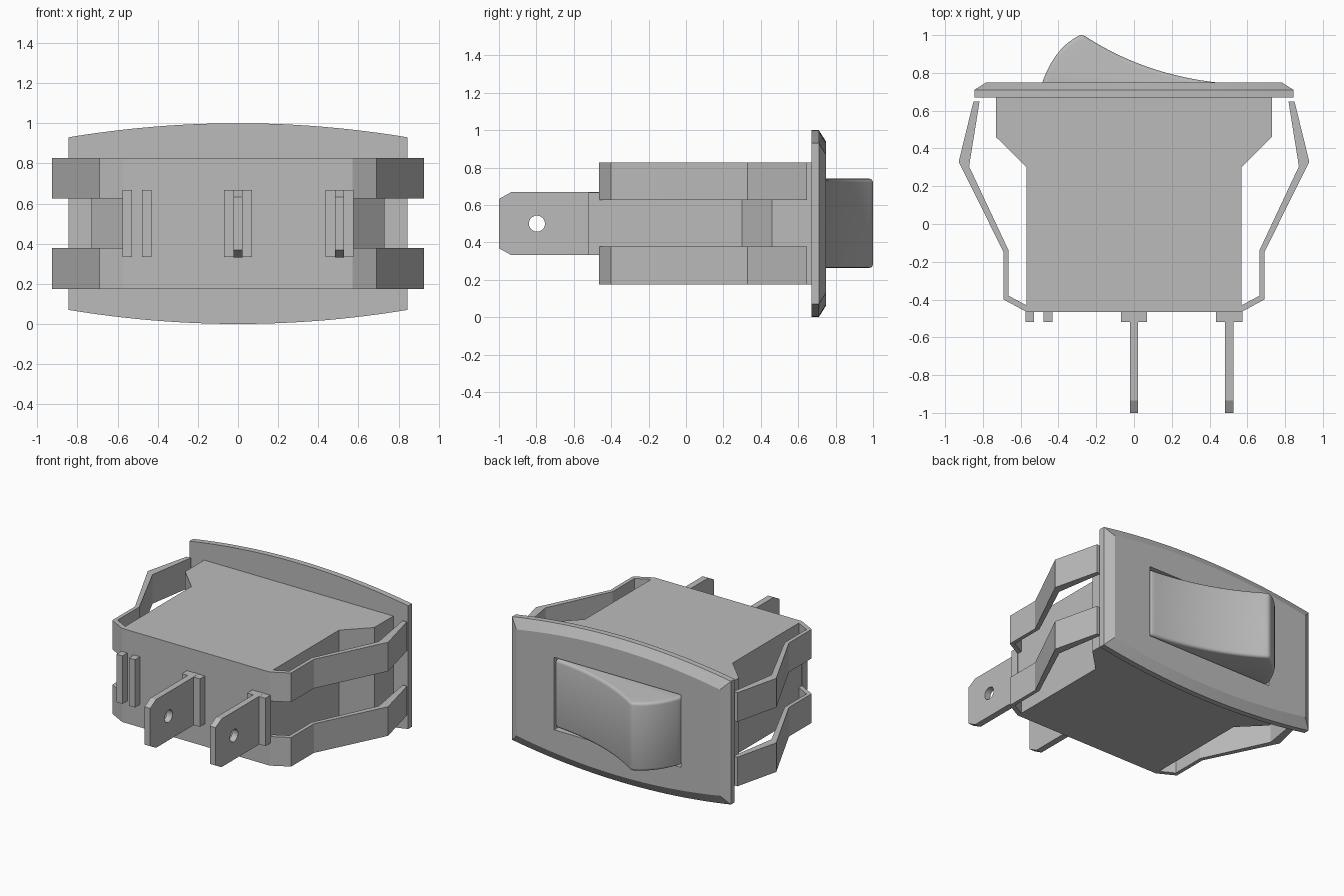
import bpy, bmesh, math

if "Cube" in bpy.data.objects:
    bpy.data.objects.remove(bpy.data.objects["Cube"], do_unlink=True)

grey = bpy.data.materials.new("plain grey")
grey.use_nodes = True
grey.diffuse_color = (0.5, 0.5, 0.5, 1)
grey.node_tree.nodes["Principled BSDF"].inputs["Base Color"].default_value = (0.5, 0.5, 0.5, 1)


def finish(name, bm):
    bmesh.ops.recalc_face_normals(bm, faces=bm.faces[:])
    mesh = bpy.data.meshes.new(name)
    bm.to_mesh(mesh)
    bm.free()
    mesh.materials.append(grey)
    obj = bpy.data.objects.new(name, mesh)
    bpy.context.collection.objects.link(obj)
    return obj


def loft(name, rings):
    """Join equal rings of points into a capped solid."""
    bm = bmesh.new()
    loops = [[bm.verts.new(p) for p in ring] for ring in rings]
    n = len(loops[0])
    for a, b in zip(loops, loops[1:]):
        for i in range(n):
            j = (i + 1) % n
            bm.faces.new((a[i], a[j], b[j], b[i]))
    bm.faces.new(loops[0])
    bm.faces.new(loops[-1])
    return finish(name, bm)


def plan(name, outline, z0, z1):
    """Raise an outline in x, y between two heights."""
    return loft(name, [[(x, y, z) for x, y in outline] for z in (z0, z1)])


def box(name, x0, x1, y0, y1, z0, z1):
    return plan(name, [(x0, y0), (x1, y0), (x1, y1), (x0, y1)], z0, z1)


def activate(obj):
    bpy.ops.object.select_all(action="DESELECT")
    obj.select_set(True)
    bpy.context.view_layer.objects.active = obj


def cut(obj, cutter):
    mod = obj.modifiers.new("cut", "BOOLEAN")
    mod.operation = "DIFFERENCE"
    mod.solver = "EXACT"
    mod.object = cutter
    activate(obj)
    bpy.ops.object.modifier_apply(modifier=mod.name)
    bpy.data.objects.remove(cutter, do_unlink=True)


def curve(a, b, c, steps):
    """Quadratic curve from a to c, pulled towards b."""
    pts = []
    for i in range(steps + 1):
        t = i / steps
        pts.append(tuple((1 - t) ** 2 * p + 2 * t * (1 - t) * q + t * t * r
                         for p, q, r in zip(a, b, c)))
    return pts


# Housing with flared shoulders
half = [(0.57, -0.465), (0.57, 0.30), (0.73, 0.46), (0.73, 0.672)]
plan("housing", half + [(-x, y) for x, y in reversed(half)], 0.175, 0.828)

# Bent spring clips, two on each side
clip = [(0.85, 0.648), (0.928, 0.33), (0.69, -0.15), (0.69, -0.40), (0.57, -0.465),
        (0.57, -0.43), (0.664, -0.38), (0.664, -0.14), (0.873, 0.305), (0.818, 0.648)]
for side, sign in (("left", 1), ("right", -1)):
    for level, z in (("lower", 0.175), ("upper", 0.625)):
        plan(f"{side}_{level}_clip", [(sign * x, y) for x, y in clip], z, z + 0.203)


# Bezel with bowed long edges and a bevelled face
def bezel_ring(y, inset):
    w = 0.845 - inset
    xs = [w * (i / 12 - 1) for i in range(25)]
    top = [(x, y, 1 - inset - 0.07 * (x / w) ** 2) for x in xs]
    return top + [(x, y, 1 - z) for x, y, z in reversed(top)]


bezel = loft("bezel", [bezel_ring(0.67, 0), bezel_ring(0.71, 0), bezel_ring(0.748, 0.06)])
cut(bezel, box("opening_cutter", -0.487, 0.495, 0.6, 0.9, 0.248, 0.754))

# Rocker: convex short side, long concave side, softened edges
peak = (-0.275, 1.005)
outline = curve((-0.485, 0.75), (-0.42, 0.94), peak, 12)
outline += curve(peak, (0.06, 0.78), (0.492, 0.744), 20)[1:]
outline += [(0.492, 0.66), (-0.485, 0.66)]
rocker = plan("rocker", outline, 0.263, 0.74)
bevel = rocker.modifiers.new("soft edges", "BEVEL")
bevel.width = 0.02
bevel.segments = 3
bevel.limit_method = "ANGLE"
bevel.angle_limit = math.radians(40)
activate(rocker)
bpy.ops.object.modifier_apply(modifier=bevel.name)
bpy.ops.object.shade_smooth_by_angle(angle=math.radians(35))

# Blade terminals with collars, chamfered tips and round holes
blade = [(-0.465, 0.332), (-0.465, 0.668), (-0.935, 0.668), (-1, 0.632),
         (-1, 0.368), (-0.935, 0.332)]
for name, x in (("middle", 0), ("left", 0.505)):
    tab = loft(f"{name}_terminal",
               [[(x + dx, y, z) for y, z in blade] for dx in (-0.022, 0.022)])
    hole = [(-0.797 + 0.043 * math.cos(a), 0.5 + 0.043 * math.sin(a))
            for a in (math.tau * i / 24 for i in range(24))]
    cut(tab, loft("hole_cutter", [[(x + dx, y, z) for y, z in hole] for dx in (-0.1, 0.1)]))
    box(f"{name}_terminal_collar", x - 0.07, x + 0.07, -0.52, -0.46, 0.333, 0.667)

# Pair of ribs beside the terminals
for i, x in enumerate((-0.552, -0.455)):
    box(f"rib_{i + 1}", x - 0.023, x + 0.023, -0.52, -0.46, 0.333, 0.667)
